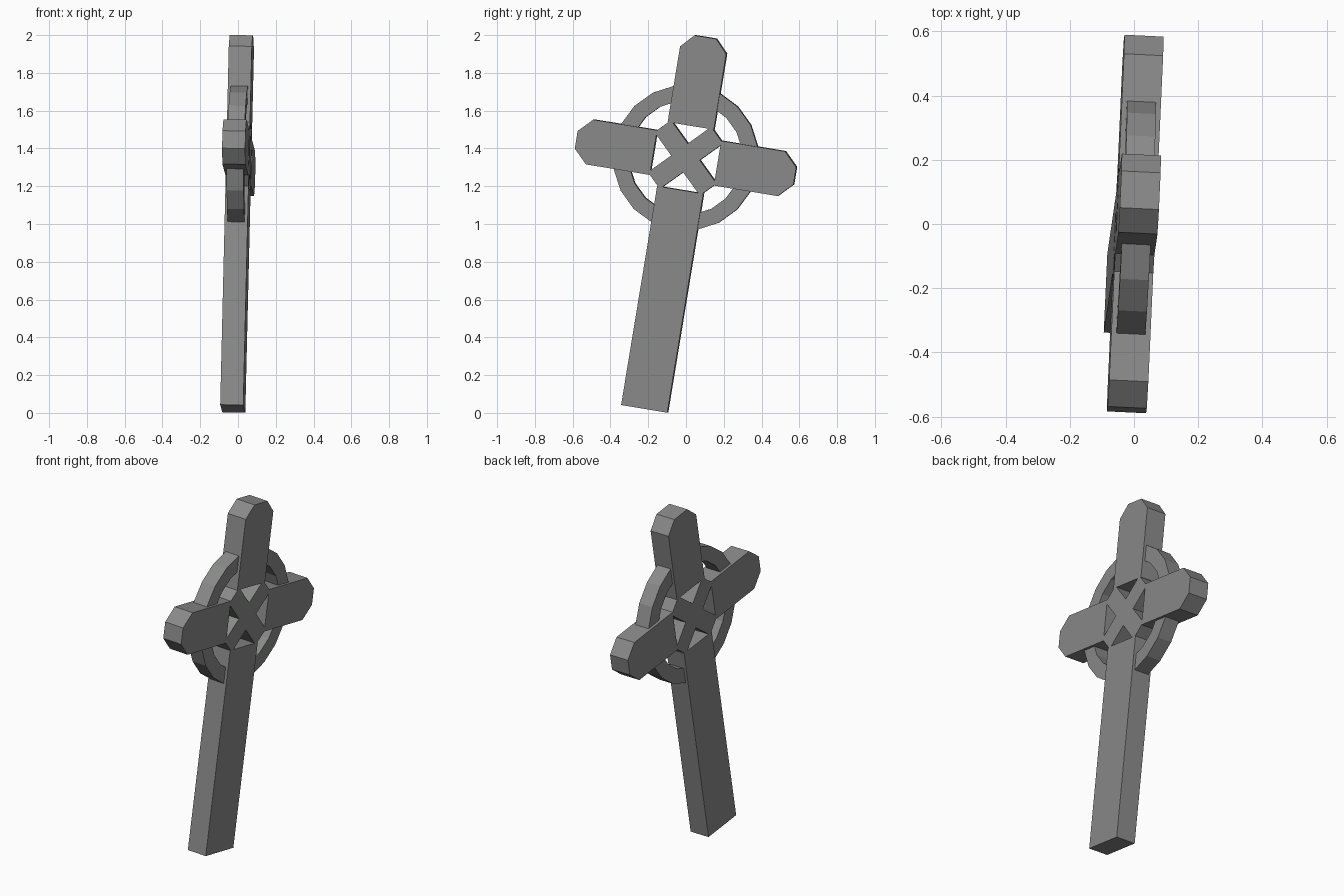
import bpy, bmesh, math
from mathutils import Matrix, Vector

if "Cube" in bpy.data.objects:
    bpy.data.objects.remove(bpy.data.objects["Cube"])

# Local frame: u across the arms, v up the shaft, n through the thickness
TILT = math.radians(9.4)
c, s = math.cos(TILT), math.sin(TILT)
lean = lambda y, z: 0.048 * y + 0.016 * z
U = Vector((lean(c, -s), c, -s)).normalized()
V = Vector((lean(s, c), s, c))
N = U.cross(V).normalized()
V = N.cross(U)
FRAME = Matrix((U, V, N)).transposed().to_4x4()
FRAME.translation = (0.004, 0.0, 1.351)
THICK = 0.122
INNER = 0.172      # where arms meet the hub

# Dark grey stone
stone = bpy.data.materials.new("dark_stone")
stone.diffuse_color = (0.25, 0.255, 0.25, 1.0)
stone.use_nodes = True
stone.node_tree.nodes["Principled BSDF"].inputs["Base Color"].default_value = stone.diffuse_color


def finish(bm, name):
    bmesh.ops.recalc_face_normals(bm, faces=bm.faces)
    bm.transform(FRAME)
    mesh = bpy.data.meshes.new(name)
    bm.to_mesh(mesh)
    bm.free()
    mesh.materials.append(stone)
    obj = bpy.data.objects.new(name, mesh)
    bpy.context.collection.objects.link(obj)
    return obj


def slab(name, outline, thick=THICK, turn=0.0):
    """Extrude a flat outline, centred on the cross plane."""
    bm = bmesh.new()
    rot = Matrix.Rotation(turn, 3, 'Z')
    face = bm.faces.new([bm.verts.new(rot @ Vector((u, v, -thick / 2))) for u, v in outline])
    ext = bmesh.ops.extrude_face_region(bm, geom=[face])
    verts = [g for g in ext['geom'] if isinstance(g, bmesh.types.BMVert)]
    bmesh.ops.translate(bm, verts=verts, vec=(0, 0, thick))
    return finish(bm, name)


def arm(name, half, shoulder, tip, tip_half, turn):
    right = [(half, INNER), (half, shoulder), (tip_half, tip)]
    slab(name, right + [(-u, v) for u, v in reversed(right)], turn=turn)


# Arms with chamfered ends
arm("top_arm", 0.124, 0.578, 0.648, 0.058, 0)
arm("left_arm", 0.12, 0.515, 0.587, 0.047, math.pi / 2)
arm("right_arm", 0.12, 0.515, 0.587, 0.047, -math.pi / 2)

# Long shaft
slab("shaft", [(-0.124, -1.347), (0.124, -1.347), (0.124, -INNER), (-0.124, -INNER)])

# Hub: diagonal cross leaving four triangular openings
hub = []
for k in range(4):
    r = Matrix.Rotation(-k * math.pi / 2, 2)
    for p in [(0, 0.077), (0.095, INNER), (0.12, INNER), (INNER, 0.12), (INNER, 0.095)]:
        hub.append(tuple(r @ Vector(p)))
slab("hub", hub)

# Twenty-sided ring, slightly thinner than the arms
SIDES, OUT, IN, RING_T = 20, 0.386, 0.302, 0.09
bm = bmesh.new()
section = [(OUT, -RING_T / 2), (OUT, RING_T / 2), (IN, RING_T / 2), (IN, -RING_T / 2)]
loops = []
for i in range(SIDES):
    a = 2 * math.pi * i / SIDES
    loops.append([bm.verts.new((r * math.cos(a), r * math.sin(a), h)) for r, h in section])
for i in range(SIDES):
    p, q = loops[i], loops[(i + 1) % SIDES]
    for j in range(4):
        k = (j + 1) % 4
        bm.faces.new((p[j], q[j], q[k], p[k]))
finish(bm, "ring")
